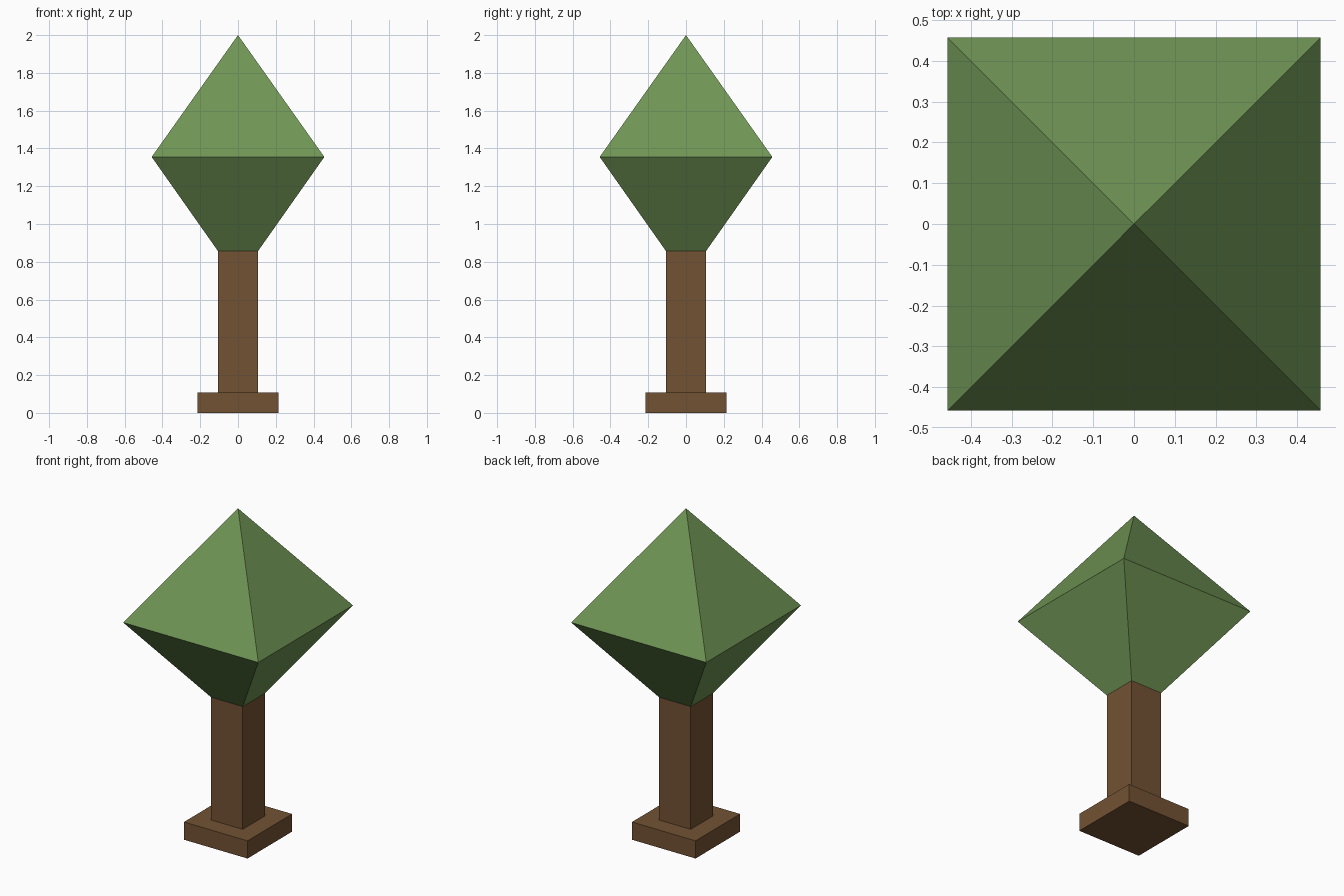
import bpy
import bmesh

if "Cube" in bpy.data.objects:
    bpy.data.objects.remove(bpy.data.objects["Cube"])


def material(name, color):
    mat = bpy.data.materials.new(name)
    mat.diffuse_color = (*color, 1)
    mat.use_nodes = True
    mat.node_tree.nodes["Principled BSDF"].inputs["Base Color"].default_value = mat.diffuse_color
    return mat


def square_loft(name, rings, mat):
    """Stack square rings given as (half width, z); zero width makes a point."""
    bm = bmesh.new()
    loops = []
    for h, z in rings:
        corners = [(-h, -h), (h, -h), (h, h), (-h, h)]
        loops.append([bm.verts.new((x, y, z)) for x, y in corners])
    for low, high in zip(loops, loops[1:]):
        for i in range(4):
            j = (i + 1) % 4
            bm.faces.new((low[i], low[j], high[j], high[i]))
    bm.faces.new(loops[0][::-1])
    bm.faces.new(loops[-1])
    # Merge the corners of zero-width rings into a single apex
    bmesh.ops.remove_doubles(bm, verts=bm.verts[:], dist=1e-5)
    bmesh.ops.recalc_face_normals(bm, faces=bm.faces[:])
    mesh = bpy.data.meshes.new(name)
    bm.to_mesh(mesh)
    bm.free()
    mesh.materials.append(mat)
    obj = bpy.data.objects.new(name, mesh)
    bpy.context.collection.objects.link(obj)
    return obj


bark = material("bark", (0.17, 0.085, 0.033))
leaves = material("leaves", (0.16, 0.30, 0.09))

# Square foot and trunk
square_loft("trunk_base", [(0.215, 0), (0.215, 0.108)], bark)
square_loft("trunk", [(0.107, 0.108), (0.107, 0.858)], bark)

# Faceted diamond crown
square_loft("crown", [(0.107, 0.858), (0.457, 1.355), (0, 2.0)], leaves)
